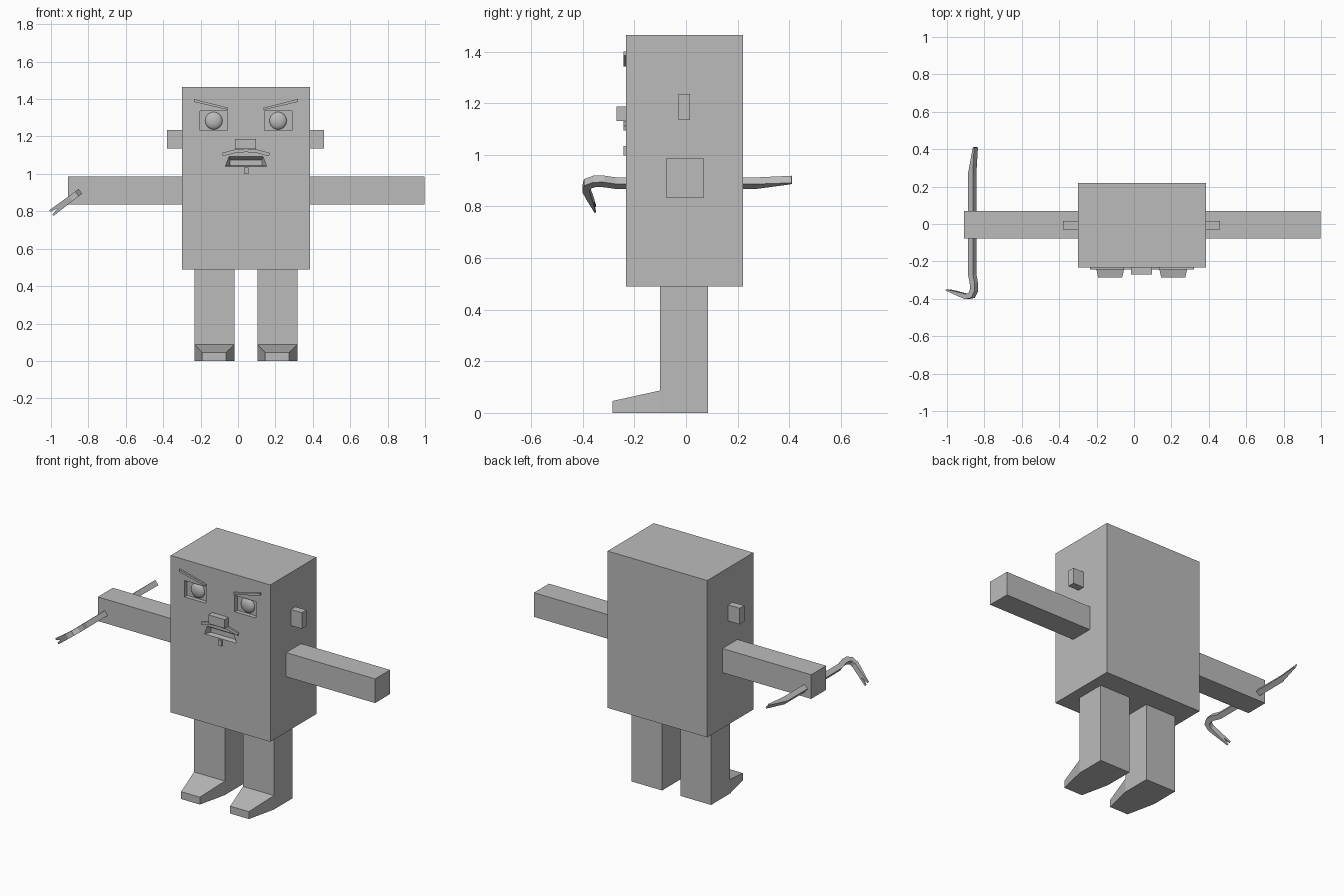
import bpy, bmesh, math
from mathutils import Vector

if "Cube" in bpy.data.objects:
    bpy.data.objects.remove(bpy.data.objects["Cube"])

gray = bpy.data.materials.new("plain_gray")
gray.diffuse_color = (0.5, 0.5, 0.5, 1)
gray.use_nodes = True
gray.node_tree.nodes["Principled BSDF"].inputs["Base Color"].default_value = gray.diffuse_color


def loft(name, rings):
    """Closed solid through rings that all have the same point count."""
    bm = bmesh.new()
    vs = [[bm.verts.new(p) for p in ring] for ring in rings]
    n = len(vs[0])
    for a, b in zip(vs, vs[1:]):
        for i in range(n):
            j = (i + 1) % n
            bm.faces.new((a[i], a[j], b[j], b[i]))
    bm.faces.new(vs[0][::-1])
    bm.faces.new(vs[-1])
    bmesh.ops.recalc_face_normals(bm, faces=bm.faces)
    me = bpy.data.meshes.new(name)
    bm.to_mesh(me)
    bm.free()
    me.materials.append(gray)
    ob = bpy.data.objects.new(name, me)
    bpy.context.collection.objects.link(ob)
    return ob


def rect(x0, x1, z0, z1, y):
    return [(x0, y, z0), (x1, y, z0), (x1, y, z1), (x0, y, z1)]


def box(name, x0, x1, y0, y1, z0, z1):
    return loft(name, [rect(x0, x1, z0, z1, y0), rect(x0, x1, z0, z1, y1)])


def plate(name, outline, y0, y1):
    return loft(name, [[(x, y, z) for x, z in outline] for y in (y0, y1)])


def cut(target, cutter):
    cutter.hide_render = True
    cutter.hide_viewport = True
    m = target.modifiers.new(cutter.name, 'BOOLEAN')
    m.operation = 'DIFFERENCE'
    m.solver = 'EXACT'
    m.object = cutter


CX = 0.0425      # middle of the body
FRONT = -0.233   # face plane

# Body, arms and ears
body = box("body", -0.30, 0.385, FRONT, 0.22, 0.49, 1.465)
box("left_arm", -0.91, -0.29, -0.077, 0.07, 0.835, 0.985)
box("right_arm", 0.375, 0.997, -0.077, 0.07, 0.835, 0.985)
box("left_ear", -0.38, -0.29, -0.03, 0.015, 1.135, 1.235)
box("right_ear", 0.375, 0.46, -0.03, 0.015, 1.135, 1.235)

# Legs with tapered shoes
for side, x0, x1 in (("left", -0.232, -0.02), ("right", 0.105, 0.317)):
    box(side + "_leg", x0, x1, -0.10, 0.085, 0, 0.49)
    loft(side + "_shoe", [rect(x0 + 0.04, x1 - 0.043, 0, 0.046, -0.285),
                          rect(x0, x1, 0, 0.087, -0.10),
                          rect(x0, x1, 0, 0.087, -0.09)])

# Eyes in shallow sockets, and slanted brows
for side, s in (("left", -1), ("right", 1)):
    ex = CX + s * 0.172
    cut(body, box(side + "_socket_cutter", ex - 0.074, ex + 0.074,
                  -0.30, FRONT + 0.025, 1.233, 1.335))
    bpy.ops.mesh.primitive_uv_sphere_add(segments=24, ring_count=12,
                                         location=(ex, FRONT + 0.028, 1.284))
    eye = bpy.context.object
    eye.name = side + "_eye"
    eye.scale = (0.047, 0.024, 0.047)
    eye.data.materials.append(gray)
    bpy.ops.object.shade_smooth()
    brow = [(0.095, 1.342), (0.278, 1.385), (0.278, 1.40), (0.095, 1.354)]
    plate(side + "_brow", [(CX + s * x, z) for x, z in brow],
          FRONT - 0.01, FRONT + 0.01)

# Nose, moustache, goatee
box("nose", -0.015, 0.097, -0.27, FRONT + 0.01, 1.132, 1.187)
half = [(0, 1.132), (0.06, 1.13), (0.128, 1.112), (0.123, 1.094), (0.05, 1.114), (0, 1.116)]
outline = half + [(-x, z) for x, z in half[-2:0:-1]]
plate("moustache", [(CX + x, z) for x, z in outline], FRONT - 0.01, FRONT + 0.01)
box("goatee", 0.032, 0.055, FRONT - 0.009, FRONT + 0.01, 0.998, 1.034)

# Open mouth with sloping walls


def mouth_ring(w0, w1, z0, z1, y):
    return [(CX - w0, y, z0), (CX + w0, y, z0), (CX + w1, y, z1), (CX - w1, y, z1)]


cut(body, loft("mouth_cutter", [mouth_ring(0.112, 0.092, 1.04, 1.094, FRONT - 0.002),
                                mouth_ring(0.085, 0.085, 1.045, 1.074, FRONT + 0.03)]))

# Crowbar: square bar bent in a plane tilted about the y axis
U = Vector((-0.8, 0, -0.6))     # direction of the hook
N = Vector((-0.6, 0, 0.8))      # across the bar
Y = Vector((0, 1, 0))
ORIGIN = Vector((-0.865, 0, 0.89))


def bar(name, path):
    """path rows: u, y, half thickness, half width, sideways shift"""
    rings = []
    for i, (u, y, t, w, k) in enumerate(path):
        a, b = path[max(i - 1, 0)], path[min(i + 1, len(path) - 1)]
        d = (U * (b[0] - a[0]) + Y * (b[1] - a[1])).normalized()
        side = d.cross(N)
        c = ORIGIN + U * u + Y * y + N * k
        rings.append([c + side * (t * p) + N * (w * q)
                      for p, q in ((-1, -1), (1, -1), (1, 1), (-1, 1))])
    return loft(name, rings)


bar("crowbar", [(-0.022, 0.41, 0.004, 0.017, 0), (-0.018, 0.39, 0.006, 0.017, 0),
                (0, 0.27, 0.016, 0.016, 0), (0, -0.27, 0.016, 0.016, 0),
                (-0.012, -0.32, 0.016, 0.016, 0), (-0.012, -0.355, 0.016, 0.016, 0),
                (0.004, -0.382, 0.016, 0.016, 0), (0.035, -0.388, 0.014, 0.016, 0),
                (0.075, -0.377, 0.011, 0.017, 0), (0.125, -0.363, 0.007, 0.018, 0)])
for name, s in (("upper", 1), ("lower", -1)):
    bar(name + "_claw", [(0.120, -0.364, 0.007, 0.009, s * 0.009),
                         (0.165, -0.352, 0.003, 0.005, s * 0.014)])
